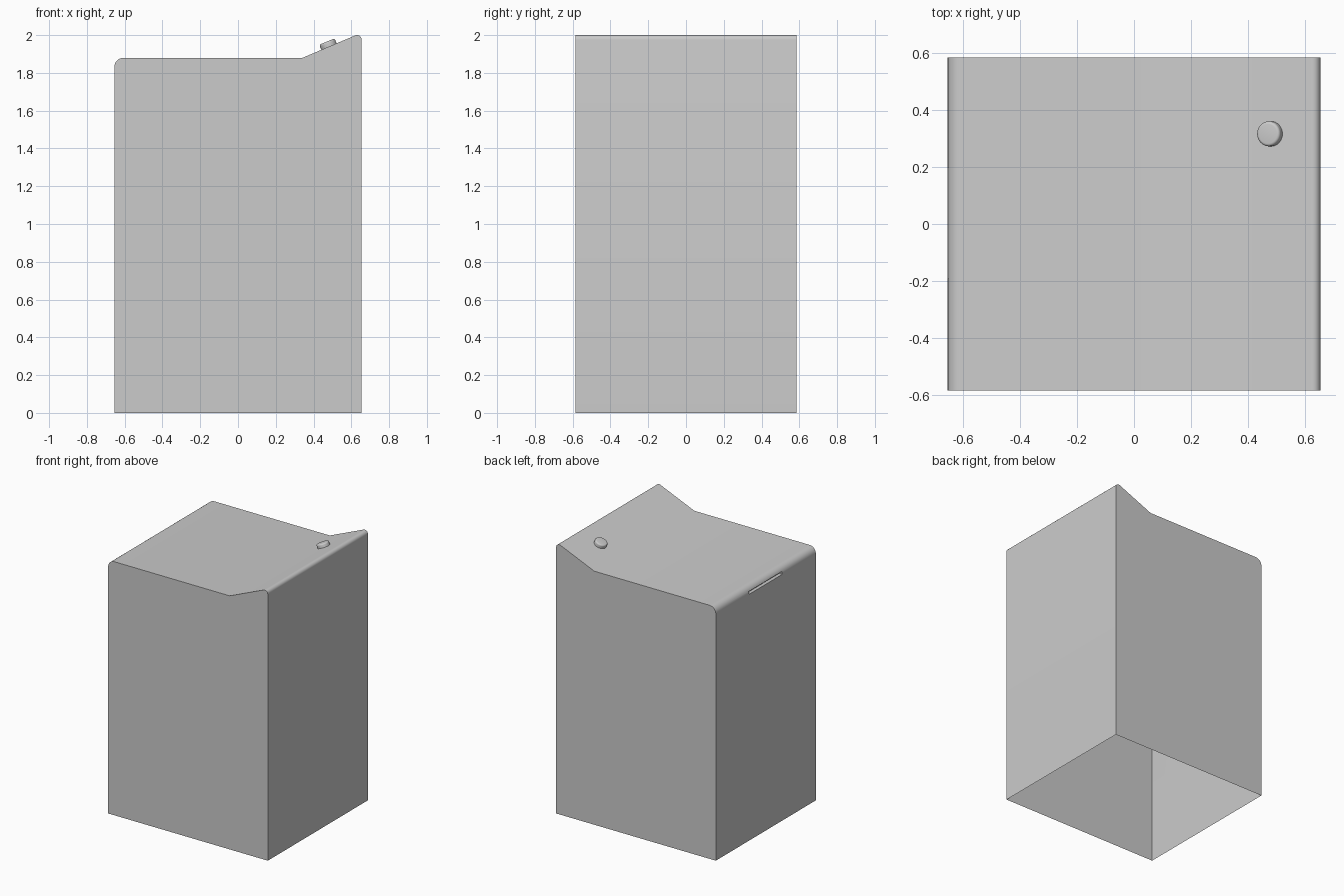
import bpy, bmesh, math
from mathutils import Matrix, Vector

if "Cube" in bpy.data.objects:
    bpy.data.objects.remove(bpy.data.objects["Cube"])

HALF_Y = 0.586
SLOPE = math.atan2(0.115, 0.277)


def arc(cx, cz, r, a0, a1, n=6):
    """Points along an arc in the xz plane, angles in degrees."""
    angles = [math.radians(a0 + (a1 - a0) * i / n) for i in range(n + 1)]
    return [(cx + r * math.cos(a), cz + r * math.sin(a)) for a in angles]


def add_object(name, bm):
    bmesh.ops.recalc_face_normals(bm, faces=bm.faces)
    mesh = bpy.data.meshes.new(name)
    bm.to_mesh(mesh)
    bm.free()
    obj = bpy.data.objects.new(name, mesh)
    bpy.context.collection.objects.link(obj)
    return obj


def smooth(obj):
    bpy.ops.object.select_all(action='DESELECT')
    obj.select_set(True)
    bpy.context.view_layer.objects.active = obj
    bpy.ops.object.shade_smooth_by_angle(angle=math.radians(30))


# Cabinet: side profile with rounded rear console, extruded across the width
profile = [(-0.655, 0), (0.655, 0)]
profile += arc(0.63, 1.975, 0.025, 0, 90 + math.degrees(SLOPE))
profile += [(0.342, 1.88)]
profile += arc(-0.605, 1.83, 0.05, 90, 180)
bm = bmesh.new()
face = bm.faces.new([bm.verts.new((x, -HALF_Y, z)) for x, z in profile])
ext = bmesh.ops.extrude_face_region(bm, geom=[face])
bmesh.ops.translate(bm, vec=(0, 2 * HALF_Y, 0),
                    verts=[g for g in ext['geom'] if isinstance(g, bmesh.types.BMVert)])
cabinet = add_object("cabinet", bm)

# Finger slot under the rounded lid edge
bm = bmesh.new()
bmesh.ops.create_cube(bm, size=1, matrix=Matrix.Translation((-0.655, 0.003, 1.836))
                      @ Matrix.Diagonal((0.05, 0.39, 0.02, 1)))
cutter = add_object("slot_cutter", bm)
cutter.hide_render = True
mod = cabinet.modifiers.new("slot", 'BOOLEAN')
mod.operation = 'DIFFERENCE'
mod.solver = 'EXACT'
mod.object = cutter
bpy.context.view_layer.objects.active = cabinet
bpy.ops.object.modifier_apply(modifier=mod.name)
bpy.data.objects.remove(cutter)

# The cabinet is open underneath
bm = bmesh.new()
bm.from_mesh(cabinet.data)
bottom = [f for f in bm.faces if all(v.co.z < 1e-4 for v in f.verts)]
bmesh.ops.delete(bm, geom=bottom, context='FACES')
bm.to_mesh(cabinet.data)
bm.free()
smooth(cabinet)

# Control knob: rounded disc standing on the sloping console
bm = bmesh.new()
place = Matrix.Translation((0.482, 0.317, 1.938)) @ Matrix.Rotation(-SLOPE, 4, 'Y')
bmesh.ops.create_cone(bm, cap_ends=True, segments=32, radius1=0.044, radius2=0.044,
                      depth=0.03, matrix=Matrix.Translation((0, 0, 0.015)))
rim = [e for e in bm.edges if all(v.co.z > 0.029 for v in e.verts)]
bmesh.ops.bevel(bm, geom=rim, offset=0.01, segments=4, profile=0.5, affect='EDGES')
bmesh.ops.transform(bm, matrix=place, verts=bm.verts)
smooth(add_object("control_knob", bm))
